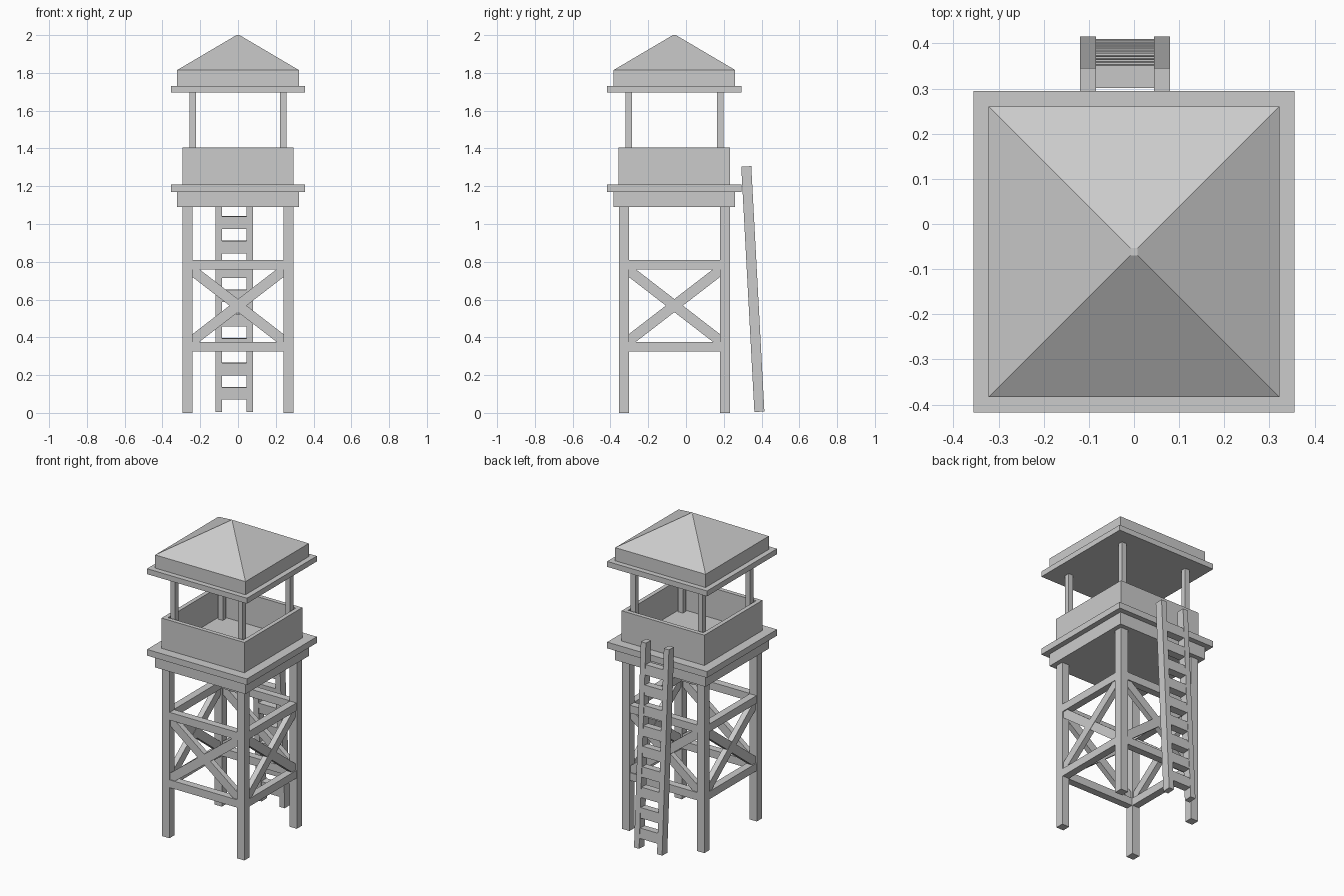
import bpy, bmesh
from math import atan2, hypot
from mathutils import Matrix, Vector

if "Cube" in bpy.data.objects:
    bpy.data.objects.remove(bpy.data.objects["Cube"])

CY = -0.0615  # tower centre in y; the ladder fills the rest at the back


def mesh_object(name, bm):
    me = bpy.data.meshes.new(name)
    bmesh.ops.recalc_face_normals(bm, faces=bm.faces)
    bm.to_mesh(me)
    bm.free()
    ob = bpy.data.objects.new(name, me)
    bpy.context.collection.objects.link(ob)
    return ob


def box(name, size, loc, rot=Matrix()):
    bm = bmesh.new()
    m = Matrix.Translation(loc) @ rot @ Matrix.Diagonal((*size, 1))
    bmesh.ops.create_cube(bm, size=1, matrix=m)
    return mesh_object(name, bm)


def slab(name, half, z0, z1):
    return box(name, (2 * half, 2 * half, z1 - z0), (0, CY, (z0 + z1) / 2))


# Legs and roof posts
for sx in (-1, 1):
    for sy in (-1, 1):
        side = ("front" if sy < 0 else "back") + ("_left" if sx < 0 else "_right")
        box(side + "_leg", (0.053, 0.053, 1.12), (sx * 0.267, CY + sy * 0.267, 0.56))
        box(side + "_roof_post", (0.034, 0.034, 0.51), (sx * 0.24, CY + sy * 0.242, 1.45))

# Rails and cross braces on each of the four sides
tilt = atan2(0.185, 0.24)
length = 2 * hypot(0.24, 0.185) + 0.07
for i, side in enumerate(("front", "right", "back", "left")):
    turn = Matrix.Rotation(i * 1.5707963, 4, 'Z')
    centre = Vector((0, CY, 0))
    for label, z in (("lower", 0.35), ("upper", 0.785)):
        box(f"{side}_{label}_rail", (0.50, 0.047, 0.05),
            centre + turn @ Vector((0, -0.267, z)), turn)
    for label, s in (("rising", 1), ("falling", -1)):
        box(f"{side}_{label}_brace", (length, 0.035, 0.055),
            centre + turn @ Vector((0, -0.267 + s * 0.001, 0.568)),
            turn @ Matrix.Rotation(s * tilt, 4, 'Y'))

# Platform
slab("platform_base", 0.322, 1.09, 1.17)
slab("platform_deck", 0.356, 1.17, 1.21)

# Parapet wall: open square ring
bm = bmesh.new()
rings = []
for h, z in ((0.295, 1.20), (0.295, 1.405), (0.268, 1.405), (0.268, 1.20)):
    rings.append([bm.verts.new((x * h, CY + y * h, z))
                  for x, y in ((-1, -1), (1, -1), (1, 1), (-1, 1))])
for a, b in zip(rings, rings[1:] + rings[:1]):
    for k in range(4):
        n = (k + 1) % 4
        bm.faces.new((a[k], a[n], b[n], b[k]))
mesh_object("parapet_wall", bm)

# Roof: eave slab, fascia and pyramid with a tiny flat tip
slab("roof_eave", 0.356, 1.695, 1.73)
slab("roof_fascia", 0.322, 1.73, 1.815)
bm = bmesh.new()
bmesh.ops.create_cone(bm, cap_ends=True, segments=4, radius1=0.322 * 2 ** 0.5,
                      radius2=0.008 * 2 ** 0.5, depth=0.185,
                      matrix=Matrix.Translation((0, CY, 1.9075)) @ Matrix.Rotation(0.78539816, 4, 'Z'))
# snap the square base to the axes whatever the cone's start angle
if abs(abs(bm.verts[:][0].co.x) - 0.322) > 0.01 and abs(abs(bm.verts[:][0].co.x) - 0.008) > 0.002:
    bmesh.ops.rotate(bm, verts=bm.verts, cent=(0, CY, 0), matrix=Matrix.Rotation(0.78539816, 3, 'Z'))
mesh_object("roof_pyramid", bm)

# Leaning ladder at the back
foot, head = Vector((-0.02, 0.3885, 0.006)), Vector((-0.02, 0.319, 1.305))
axis = head - foot
lean = Matrix.Rotation(atan2(-axis.y, axis.z), 4, 'X')
for label, s in (("left", -1), ("right", 1)):
    box(f"ladder_{label}_rail", (0.036, 0.053, axis.length),
        (foot + head) / 2 + Vector((s * 0.082, 0, 0)), lean)
for i in range(9):
    t = (0.104 + 0.129 * i - foot.z) / axis.z
    box(f"ladder_rung_{i + 1}", (0.14, 0.049, 0.066), foot + axis * t, lean)
